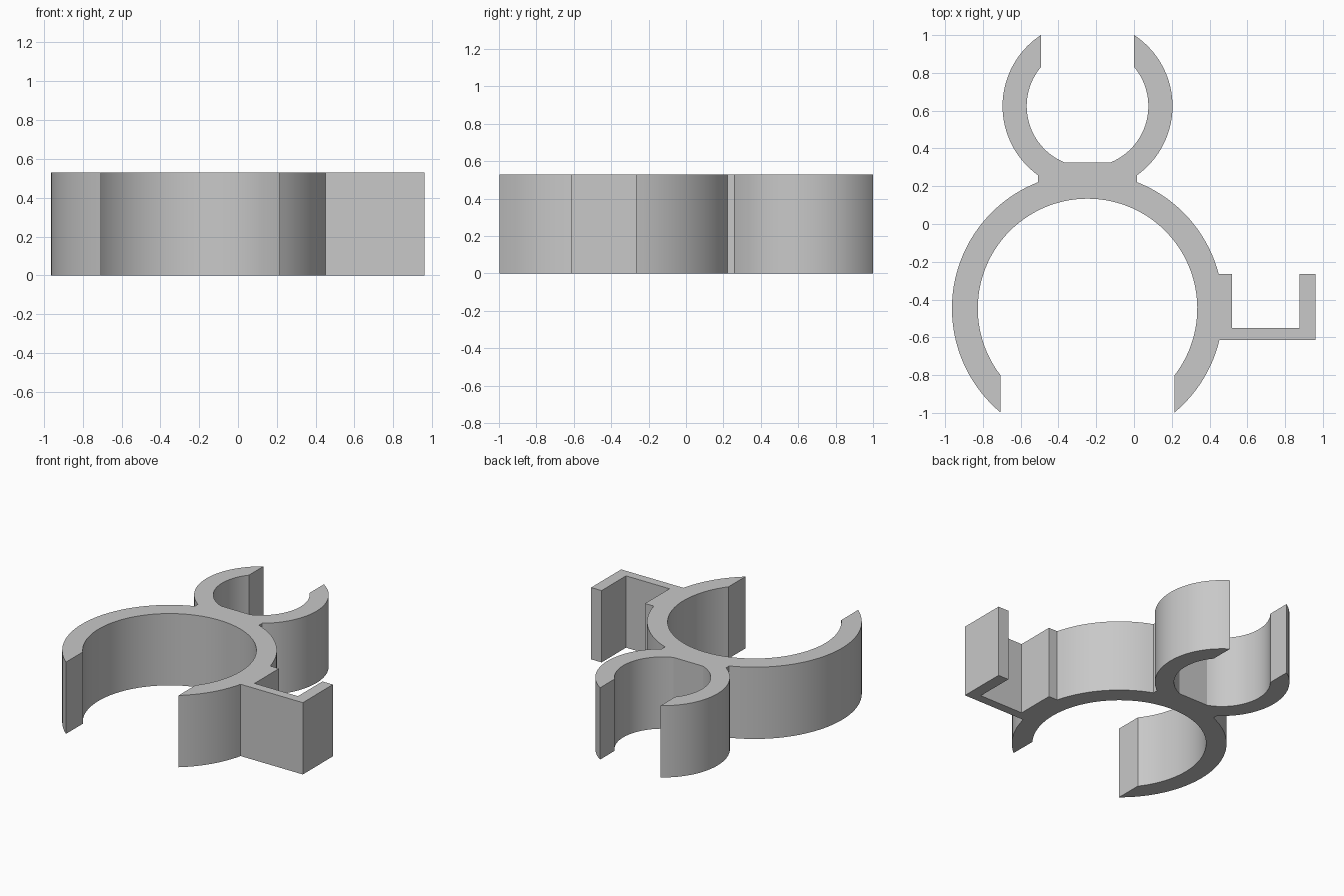
import bpy, bmesh
from math import asin, acos, cos, sin, pi, ceil

cube = bpy.data.objects.get("Cube")
if cube:
    bpy.data.objects.remove(cube)

HEIGHT = 0.53
MID_X = -0.246
BIG_Y, BIG_OUT, BIG_IN, BIG_GAP = -0.447, 0.718, 0.581, 0.46
SMALL_Y, SMALL_OUT, SMALL_IN, SMALL_GAP = 0.624, 0.45, 0.322, 0.247
BRIDGE = 0.262                      # half width of the neck between the rings
FLAT_Y = 0.325                      # flat floor inside the small ring
HOOK_LOW, HOOK_TOP = -0.615, -0.265


def arc(cy, r, a0, a1):
    """Points on a circle about the shared centre line, from angle a0 to a1."""
    n = max(2, ceil(abs(a1 - a0) / (2 * pi) * 120))
    angles = [a0 + (a1 - a0) * i / n for i in range(n + 1)]
    return [(MID_X + r * cos(a), cy + r * sin(a)) for a in angles]


def mirror(points):
    """The same run of points on the other side, in reverse order."""
    return [(2 * MID_X - x, y) for x, y in reversed(points)]


# Large ring, right outer side, broken by the hook
big_lower = arc(BIG_Y, BIG_OUT, -acos(BIG_GAP / BIG_OUT),
                asin((HOOK_LOW - BIG_Y) / BIG_OUT))
big_upper = arc(BIG_Y, BIG_OUT, asin((HOOK_TOP - BIG_Y) / BIG_OUT),
                acos(BRIDGE / BIG_OUT))
hook = [(0.96, HOOK_LOW), (0.96, HOOK_TOP), (0.875, HOOK_TOP),
        (0.875, -0.55), (0.52, -0.55), (0.52, HOOK_TOP)]

# Small ring, right half: outer side, then inner side down to the flat floor
small_half = arc(SMALL_Y, SMALL_OUT, -acos(BRIDGE / SMALL_OUT),
                 acos(SMALL_GAP / SMALL_OUT))
small_half += arc(SMALL_Y, SMALL_IN, acos(SMALL_GAP / SMALL_IN),
                  asin((FLAT_Y - SMALL_Y) / SMALL_IN))

# Large ring, unbroken left outer side and the inner side
big_left = mirror(arc(BIG_Y, BIG_OUT, -acos(BIG_GAP / BIG_OUT),
                      acos(BRIDGE / BIG_OUT)))
end = acos(BIG_GAP / BIG_IN)
big_inner = arc(BIG_Y, BIG_IN, pi + end, -end)

outline = (big_lower + hook + big_upper + small_half + mirror(small_half)
           + big_left + big_inner)

# Raise the outline into a solid
bm = bmesh.new()
base = bm.faces.new([bm.verts.new((x, y, 0)) for x, y in outline])
raised = bmesh.ops.extrude_face_region(bm, geom=[base], use_keep_orig=True)
top = [g for g in raised["geom"] if isinstance(g, bmesh.types.BMVert)]
bmesh.ops.translate(bm, verts=top, vec=(0, 0, HEIGHT))
bmesh.ops.recalc_face_normals(bm, faces=bm.faces)
mesh = bpy.data.meshes.new("double_ring_clip")
bm.to_mesh(mesh)
bm.free()

clip = bpy.data.objects.new("double_ring_clip", mesh)
bpy.context.collection.objects.link(clip)

# Plain grey plastic
grey = bpy.data.materials.new("grey_plastic")
grey.use_nodes = True
colour = (0.58, 0.58, 0.58, 1)
grey.diffuse_color = colour
grey.node_tree.nodes["Principled BSDF"].inputs["Base Color"].default_value = colour
mesh.materials.append(grey)

# Smooth curved walls, keep crisp rims
bpy.ops.object.select_all(action='DESELECT')
clip.select_set(True)
bpy.context.view_layer.objects.active = clip
bpy.ops.object.shade_smooth_by_angle(angle=pi / 9)
